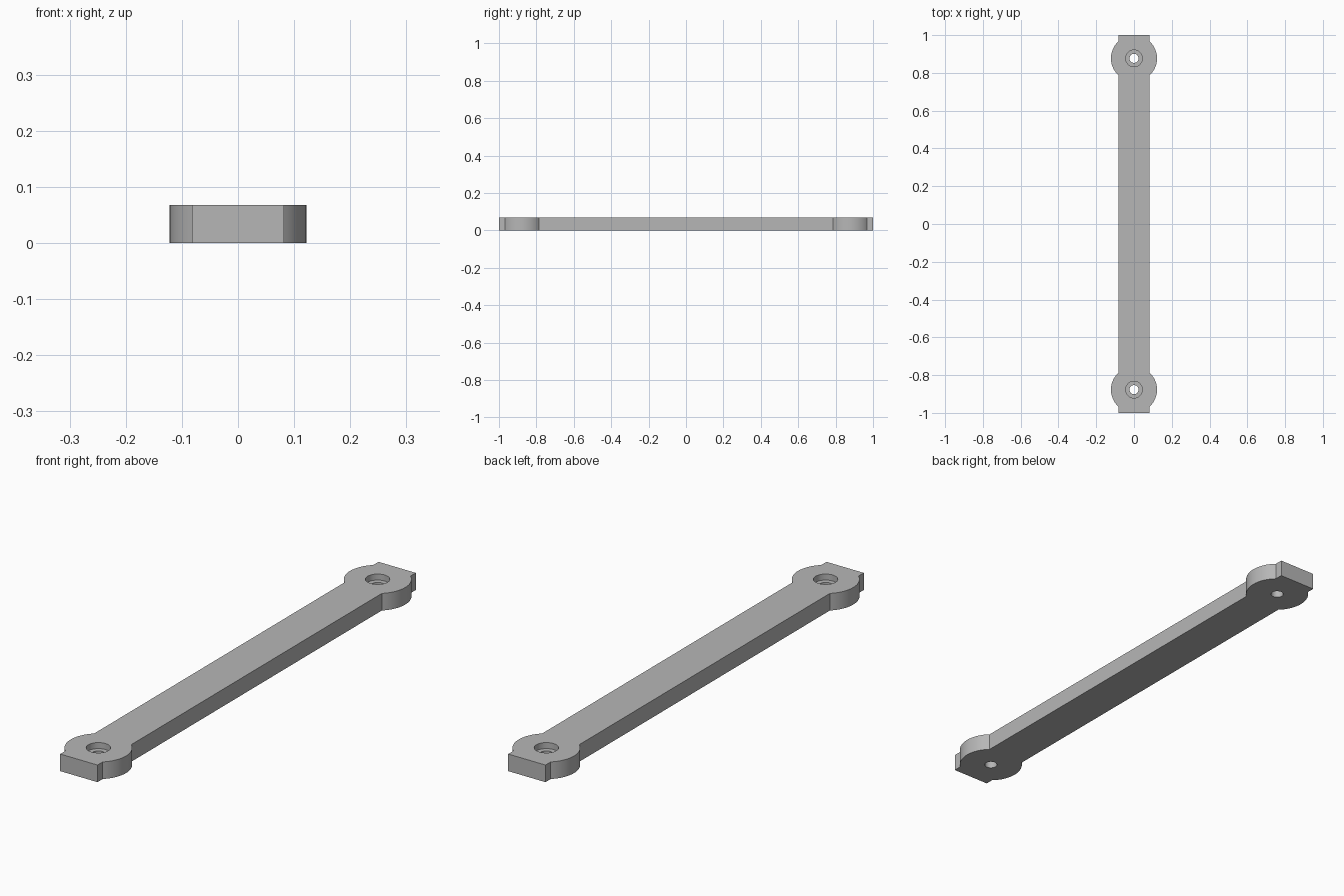
import bpy
import bmesh
from math import asin, cos, sin, pi, radians

if "Cube" in bpy.data.objects:
    bpy.data.objects.remove(bpy.data.objects["Cube"], do_unlink=True)

HALF_WIDTH, HALF_LENGTH, HEIGHT = 0.082, 1.0, 0.068
EYE_Y, EYE_RADIUS = 0.877, 0.122
HOLE_RADIUS, BORE_RADIUS, BORE_DEPTH = 0.024, 0.044, 0.024
ARC_STEPS = 24

grey = bpy.data.materials.new("plain grey")
grey.use_nodes = True
grey.diffuse_color = (0.47, 0.47, 0.47, 1)
grey.node_tree.nodes["Principled BSDF"].inputs["Base Color"].default_value = grey.diffuse_color


def make_object(name, bm):
    bmesh.ops.recalc_face_normals(bm, faces=bm.faces)
    mesh = bpy.data.meshes.new(name)
    bm.to_mesh(mesh)
    bm.free()
    mesh.materials.append(grey)
    obj = bpy.data.objects.new(name, mesh)
    bpy.context.collection.objects.link(obj)
    return obj


def prism(bm, outline, low, high):
    face = bm.faces.new([bm.verts.new((x, y, low)) for x, y in outline])
    top = bmesh.ops.extrude_face_region(bm, geom=[face], use_keep_orig=True)
    verts = [v for v in top["geom"] if isinstance(v, bmesh.types.BMVert)]
    bmesh.ops.translate(bm, vec=(0, 0, high - low), verts=verts)


# Right-hand edge of the bar, bulging into a round eye near each end
spread = pi / 2 - asin(HALF_WIDTH / EYE_RADIUS)
edge = [(HALF_WIDTH, -HALF_LENGTH)]
for centre in (-EYE_Y, EYE_Y):
    for i in range(ARC_STEPS + 1):
        a = spread * (2 * i / ARC_STEPS - 1)
        edge.append((EYE_RADIUS * cos(a), centre + EYE_RADIUS * sin(a)))
edge.append((HALF_WIDTH, HALF_LENGTH))

# Link bar
bm = bmesh.new()
prism(bm, edge + [(-x, y) for x, y in reversed(edge)], 0, HEIGHT)
bar = make_object("link_bar", bm)


# Stepped bolt holes: revolved closed shapes cut from both eyes
def bolt_cutter(y):
    bm = bmesh.new()
    step = HEIGHT - BORE_DEPTH
    rings = [(HOLE_RADIUS, -0.05), (HOLE_RADIUS, step),
             (BORE_RADIUS, step), (BORE_RADIUS, HEIGHT + 0.05)]
    n = 40
    loops = [[bm.verts.new((r * cos(2 * pi * i / n), y + r * sin(2 * pi * i / n), z))
              for i in range(n)] for r, z in rings]
    for lower, upper in zip(loops, loops[1:]):
        for i in range(n):
            j = (i + 1) % n
            bm.faces.new((lower[i], lower[j], upper[j], upper[i]))
    bm.faces.new(list(reversed(loops[0])))
    bm.faces.new(loops[-1])
    return make_object("bolt_hole_cutter", bm)


bpy.ops.object.select_all(action="DESELECT")
bpy.context.view_layer.objects.active = bar
bar.select_set(True)
for y in (-EYE_Y, EYE_Y):
    cutter = bolt_cutter(y)
    cutter.hide_render = True
    mod = bar.modifiers.new("bolt_hole", "BOOLEAN")
    mod.operation = "DIFFERENCE"
    mod.solver = "EXACT"
    mod.object = cutter
    bpy.ops.object.modifier_apply(modifier=mod.name)
    bpy.data.objects.remove(cutter, do_unlink=True)

bpy.ops.object.shade_smooth_by_angle(angle=radians(30))
